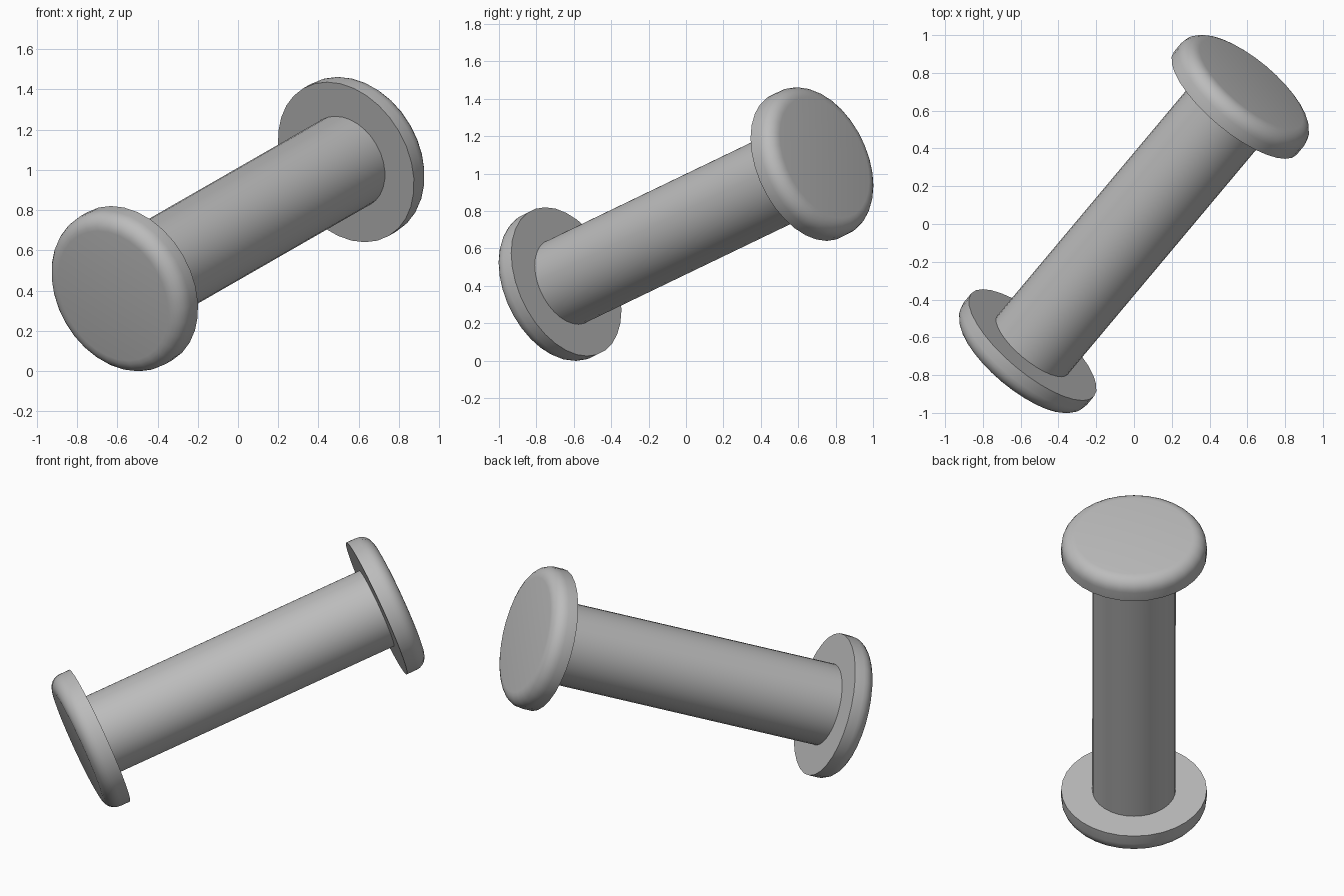
import bpy, bmesh, math
from mathutils import Vector

cube = bpy.data.objects.get("Cube")
if cube:
    bpy.data.objects.remove(cube)

SIDES = 32
AXIS = Vector((0.603, 0.719, 0.346)).normalized()
CENTRE = Vector((0, 0, 0.73))
HEAD_START, HEAD_END = 0.89, 1.03
HEAD_RADIUS, SHAFT_RADIUS, ROUNDING = 0.424, 0.243, 0.08

grey = bpy.data.materials.new("plain grey")
grey.use_nodes = True
colour = (0.5, 0.5, 0.5, 1)
grey.diffuse_color = colour
grey.node_tree.nodes["Principled BSDF"].inputs["Base Color"].default_value = colour


def round_bar(name, radius, length, position, direction, rounding=0):
    """Cylinder along a direction, with its far rim optionally rounded."""
    bm = bmesh.new()
    bmesh.ops.create_cone(bm, cap_ends=True, segments=SIDES,
                          radius1=radius, radius2=radius, depth=length)
    if rounding:
        rim = [e for e in bm.edges if all(v.co.z > 0 for v in e.verts)]
        bmesh.ops.bevel(bm, geom=rim, offset=rounding, segments=6,
                        profile=0.5, affect='EDGES')
    mesh = bpy.data.meshes.new(name)
    bm.to_mesh(mesh)
    bm.free()
    mesh.materials.append(grey)
    obj = bpy.data.objects.new(name, mesh)
    bpy.context.collection.objects.link(obj)
    obj.rotation_mode = 'QUATERNION'
    obj.rotation_quaternion = direction.to_track_quat('Z', 'Y')
    obj.location = CENTRE + direction * position
    bpy.ops.object.select_all(action='DESELECT')
    obj.select_set(True)
    bpy.context.view_layer.objects.active = obj
    bpy.ops.object.shade_smooth_by_angle(angle=math.radians(35))
    return obj


# Shaft between the heads
round_bar("shaft", SHAFT_RADIUS, 2 * HEAD_START, 0, AXIS)

# Matching rounded heads, facing outwards
for name, side in (("back_head", 1), ("front_head", -1)):
    round_bar(name, HEAD_RADIUS, HEAD_END - HEAD_START,
              (HEAD_START + HEAD_END) / 2, AXIS * side, ROUNDING)
